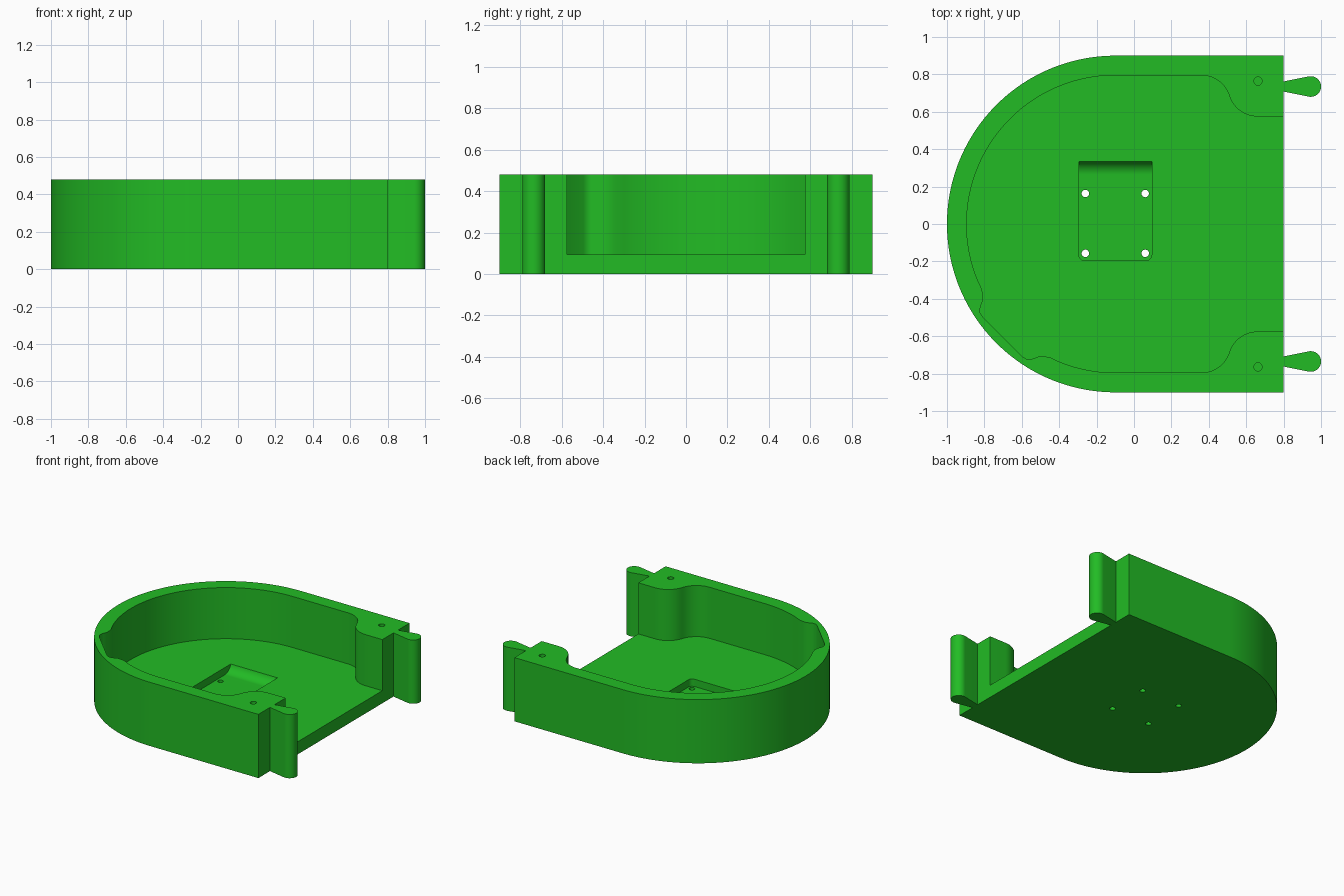
import bpy, bmesh, math

if "Cube" in bpy.data.objects:
    bpy.data.objects.remove(bpy.data.objects["Cube"])

H, FLOOR, POCKET = 0.48, 0.095, 0.04   # wall top, tray floor, recess floor
CX = -0.1                              # centre of the rounded end

green = bpy.data.materials.new("green plastic")
green.diffuse_color = (0.016, 0.50, 0.018, 1)
green.use_nodes = True
green.node_tree.nodes["Principled BSDF"].inputs["Base Color"].default_value = green.diffuse_color


def arc(cx, cy, r, a0, a1, n):
    """Points on an arc, angles in degrees."""
    angles = [math.radians(a0 + (a1 - a0) * i / n) for i in range(n + 1)]
    return [(cx + r * math.cos(a), cy + r * math.sin(a)) for a in angles]


def prism(name, outline, lo, hi, along_x=False):
    """Extrude an outline along z, or a (y, z) outline along x."""
    bm = bmesh.new()
    place = (lambda p: (lo, p[0], p[1])) if along_x else (lambda p: (p[0], p[1], lo))
    face = bm.faces.new([bm.verts.new(place(p)) for p in outline])
    new = bmesh.ops.extrude_face_region(bm, geom=[face])["geom"]
    shift = (hi - lo, 0, 0) if along_x else (0, 0, hi - lo)
    bmesh.ops.translate(bm, vec=shift, verts=[v for v in new if isinstance(v, bmesh.types.BMVert)])
    bmesh.ops.recalc_face_normals(bm, faces=bm.faces)
    mesh = bpy.data.meshes.new(name)
    bm.to_mesh(mesh)
    bm.free()
    mesh.materials.append(green)
    ob = bpy.data.objects.new(name, mesh)
    bpy.context.collection.objects.link(ob)
    return ob


def combine(target, tool, operation):
    """Apply a boolean and remove the tool object."""
    mod = target.modifiers.new(operation, 'BOOLEAN')
    mod.operation, mod.object, mod.solver = operation, tool, 'EXACT'
    bpy.ops.object.select_all(action='DESELECT')
    bpy.context.view_layer.objects.active = target
    target.select_set(True)
    bpy.ops.object.modifier_apply(modifier=mod.name)
    bpy.data.objects.remove(tool)


# Outer body: half disc with straight sides
tray = prism("tray_body", [(0.8, 0.9)] + arc(CX, 0, 0.9, 90, 270, 96) + [(0.8, -0.9)], 0, H)

# Cavity: S-curves around the end posts, round end, notch in the front left wall
post = arc(0.66, 0.732, 0.157, 270, 197.5, 14) + arc(0.36, 0.638, 0.157, 17.5, 90, 14)[1:]
half_notch = [(-0.715, -0.345), (-0.707, -0.38), (-0.708, -0.41), (-0.718, -0.435),
              (-0.724, -0.455), (-0.722, -0.475), (-0.71, -0.495)]
notch = half_notch + [(b, a) for a, b in reversed(half_notch)]
cavity = [(1.2, 0.575)] + post
cavity += arc(CX, 0, 0.795, 90, 202, 60)
cavity += [(CX + a, b) for a, b in notch]
cavity += arc(CX, 0, 0.795, 248, 270, 12)
cavity += [(x, -y) for x, y in reversed(post)] + [(1.2, -0.575)]
combine(tray, prism("cavity_cutter", cavity, FLOOR, 0.7), 'DIFFERENCE')

# Floor recess: rounded front corners, concave ramp at the back
R = 0.075
ramp_end = math.degrees(math.acos(1 - (FLOOR - POCKET) / R))
y0 = 0.335 - R * math.sin(math.radians(ramp_end))
side = [(-0.3, 0.2), (-0.3, POCKET)] + arc(y0, POCKET + R, R, -90, -90 + ramp_end, 14) + [(0.335, 0.2)]
recess = prism("recess_cutter", side, -0.295, 0.095, True)
plan = (arc(-0.265, -0.165, 0.03, 180, 270, 6) + arc(0.065, -0.165, 0.03, 270, 360, 6)
        + [(0.095, 0.5), (-0.295, 0.5)])
combine(recess, prism("recess_plan", plan, -0.1, 0.3), 'INTERSECT')
combine(tray, recess, 'DIFFERENCE')

# Four through holes in the recess
for x in (-0.26, 0.06):
    for y in (-0.157, 0.163):
        combine(tray, prism("hole_cutter", arc(x, y, 0.02, 0, 345, 23), -0.1, 0.2), 'DIFFERENCE')

for s in (1, -1):
    # Blind screw hole in each post
    hole = arc(0.663, s * 0.764, 0.022, 0, 345, 23)
    combine(tray, prism("screw_cutter", hole, 0.2, 0.6), 'DIFFERENCE')
    # Teardrop connector tab on each post
    tab = [(0.78, s * 0.735 - 0.023)] + arc(0.945, s * 0.735, 0.055, -102, 102, 28) + [(0.78, s * 0.735 + 0.023)]
    combine(tray, prism("connector_tab", tab, 0, H), 'UNION')

bpy.ops.object.select_all(action='DESELECT')
tray.select_set(True)
bpy.context.view_layer.objects.active = tray
bpy.ops.object.shade_smooth_by_angle(angle=math.radians(30))
